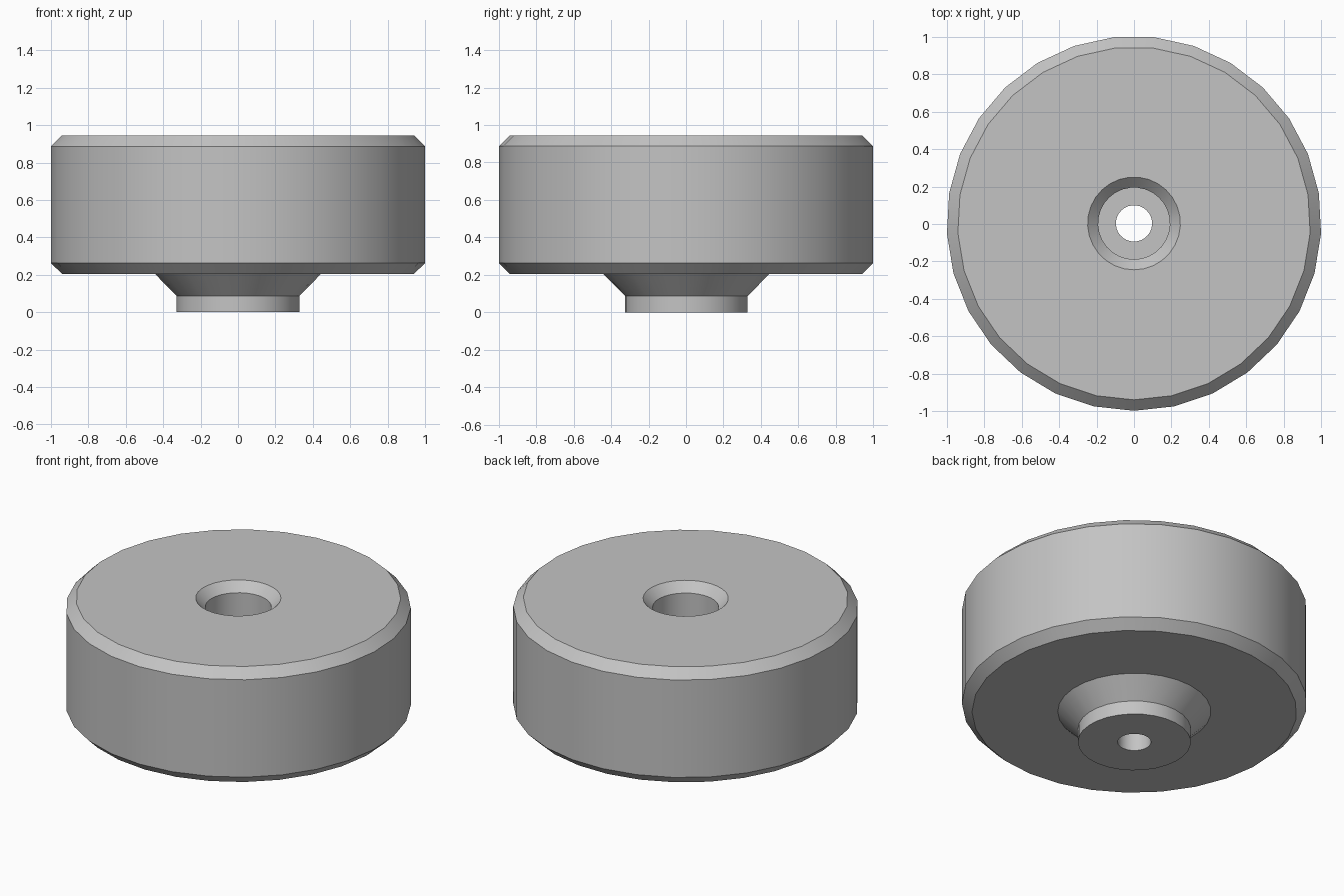
import bpy
import bmesh
from math import cos, sin, tau, radians

cube = bpy.data.objects.get("Cube")
if cube:
    bpy.data.objects.remove(cube, do_unlink=True)

SIDES = 29
CENTRE_Y = 0.003

grey = bpy.data.materials.new("plain grey")
grey.use_nodes = True
colour = (0.55, 0.55, 0.55, 1)
grey.diffuse_color = colour
grey.node_tree.nodes["Principled BSDF"].inputs["Base Color"].default_value = colour


def lathe(name, profile, material):
    """Turn a closed (radius, height) profile around the vertical axis."""
    bm = bmesh.new()
    rings = []
    for radius, z in profile:
        ring = []
        for i in range(SIDES):
            angle = tau * i / SIDES - tau / 4
            ring.append(bm.verts.new((radius * cos(angle),
                                      radius * sin(angle) + CENTRE_Y, z)))
        rings.append(ring)
    for k, low in enumerate(rings):
        high = rings[(k + 1) % len(rings)]
        for i in range(SIDES):
            j = (i + 1) % SIDES
            bm.faces.new((low[i], low[j], high[j], high[i]))
    bmesh.ops.recalc_face_normals(bm, faces=bm.faces)
    mesh = bpy.data.meshes.new(name)
    bm.to_mesh(mesh)
    bm.free()
    mesh.materials.append(material)
    obj = bpy.data.objects.new(name, mesh)
    bpy.context.collection.objects.link(obj)
    bpy.ops.object.select_all(action="DESELECT")
    obj.select_set(True)
    bpy.context.view_layer.objects.active = obj
    bpy.ops.object.shade_smooth_by_angle(angle=radians(30))
    return obj


profile = [
    # bottom boss and its flared neck
    (0.097, 0), (0.328, 0), (0.328, 0.087), (0.445, 0.205),
    # chamfered drum
    (0.943, 0.205), (1.0015, 0.263), (1.0015, 0.887), (0.943, 0.945),
    # countersunk recess down to the screw hole
    (0.248, 0.945), (0.192, 0.889), (0.192, 0.4), (0.097, 0.4),
]
lathe("round_foot", profile, grey)
